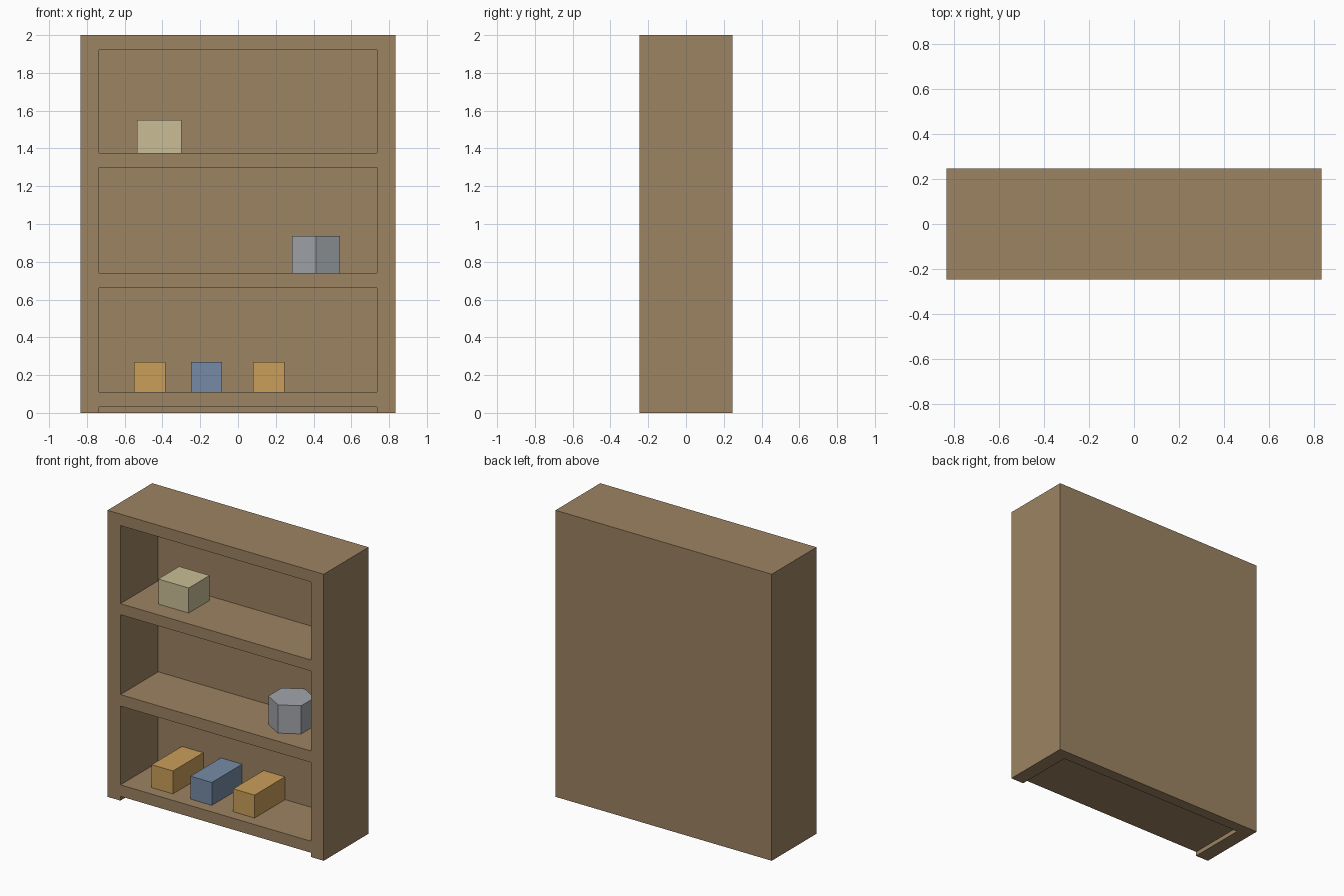
import bpy
import math

cube = bpy.data.objects.get("Cube")
if cube:
    bpy.data.objects.remove(cube, do_unlink=True)


def material(name, srgb):
    color = [(c / 255) ** 2.2 for c in srgb] + [1]
    mat = bpy.data.materials.new(name)
    mat.use_nodes = True
    mat.diffuse_color = color
    mat.node_tree.nodes["Principled BSDF"].inputs["Base Color"].default_value = color
    return mat


def box(name, x, y, z, mat=None):
    """Box from (low, high) ranges on each axis."""
    bpy.ops.mesh.primitive_cube_add(size=1, location=[sum(r) / 2 for r in (x, y, z)])
    obj = bpy.context.object
    obj.name = name
    obj.scale = [r[1] - r[0] for r in (x, y, z)]
    bpy.ops.object.transform_apply(location=False, rotation=False, scale=True)
    if mat:
        obj.data.materials.append(mat)
    return obj


wood = material("brown wood", (155, 130, 98))
orange = material("orange", (201, 157, 90))
blue = material("slate blue", (117, 138, 165))
beige = material("beige", (200, 188, 148))
grey = material("grey", (160, 163, 168))

# Bookcase: solid block with the bays and the toe space hollowed from the front
HALF_W, HALF_D, OPEN_W, BACK = 0.835, 0.247, 0.735, 0.17
case = box("bookcase", (-HALF_W, HALF_W), (-HALF_D, HALF_D), (0, 2), wood)
for bay in [(-0.1, 0.03), (0.11, 0.66), (0.74, 1.298), (1.375, 1.92)]:
    cutter = box("bay_cutter", (-OPEN_W, OPEN_W), (-HALF_D - 0.1, BACK), bay)
    cutter.hide_render = True
    bpy.context.view_layer.objects.active = case
    mod = case.modifiers.new("hollow", "BOOLEAN")
    mod.operation = "DIFFERENCE"
    mod.solver = "EXACT"
    mod.object = cutter
    bpy.ops.object.modifier_apply(modifier=mod.name)
    bpy.data.objects.remove(cutter, do_unlink=True)

# Row of long boxes on the bottom shelf
for name, left, mat in [("left_box", 0.08, orange), ("middle_box", -0.25, blue),
                        ("right_box", -0.55, orange)]:
    box(name, (left, left + 0.165), (-0.167, 0.167), (0.11, 0.27), mat)

# Square box on the top shelf
box("square_box", (-0.535, -0.3), (-0.115, 0.115), (1.375, 1.55), beige)

# Six-sided pot on the middle shelf, one corner towards the front
bpy.ops.mesh.primitive_cylinder_add(vertices=6, radius=0.147, depth=0.197,
                                    location=(0.4125, 0, 0.8385))
pot = bpy.context.object
pot.name = "hexagonal_pot"
pot.data.materials.append(grey)
